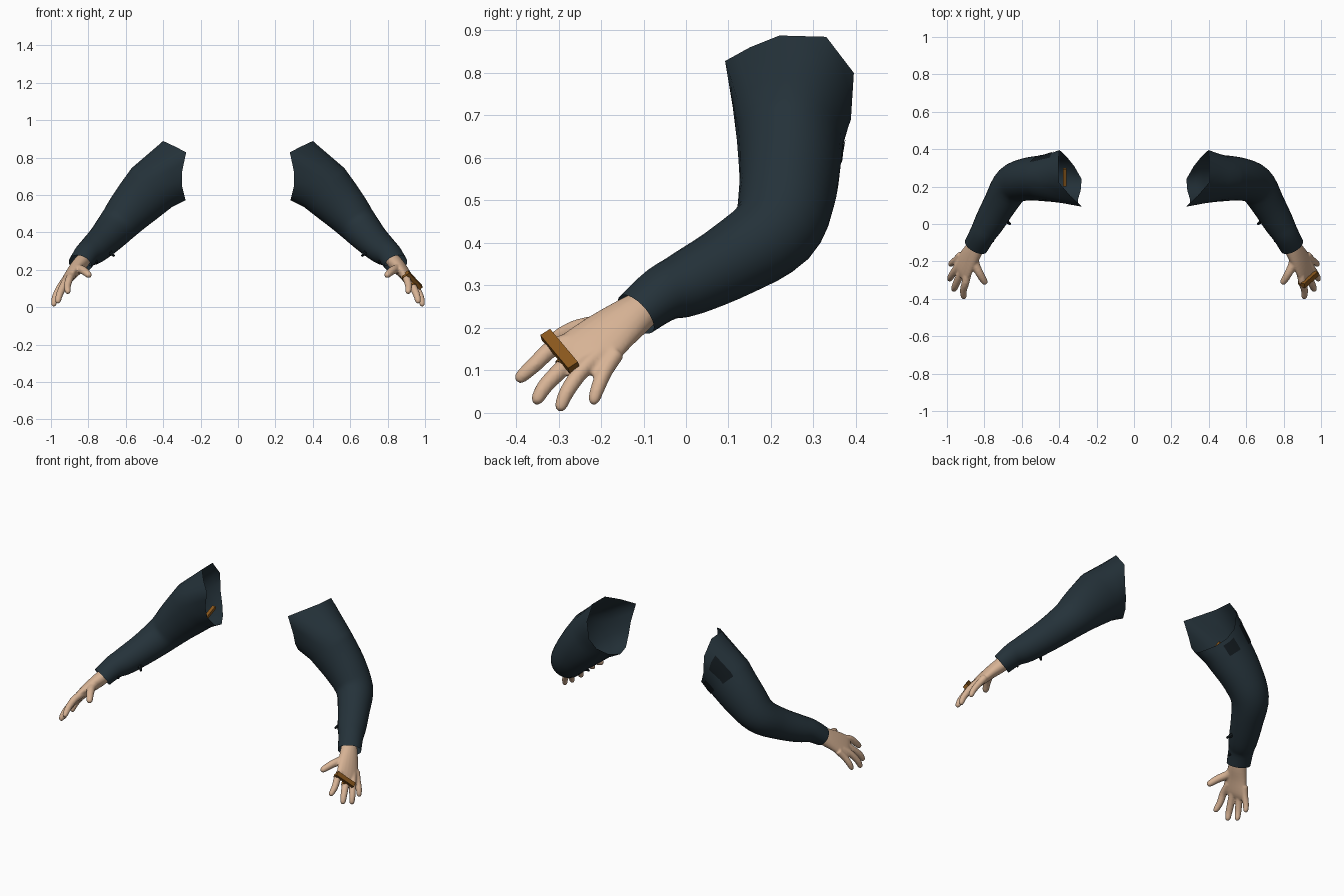
import bpy, bmesh, math
from mathutils import Vector, Matrix

if "Cube" in bpy.data.objects:
    bpy.data.objects.remove(bpy.data.objects["Cube"], do_unlink=True)


def material(name, rgb):
    m = bpy.data.materials.new(name)
    m.use_nodes = True
    m.diffuse_color = (*rgb, 1)
    b = m.node_tree.nodes["Principled BSDF"]
    b.inputs["Base Color"].default_value = (*rgb, 1)
    b.inputs["Roughness"].default_value = 0.8
    return m


CLOTH = material("dark blue cloth", (0.018, 0.032, 0.042))
SKIN = material("skin", (0.68, 0.45, 0.30))
BRONZE = material("brown bronze", (0.25, 0.095, 0.012))
BLACK = material("near black trim", (0.006, 0.01, 0.013))


def resample(stations, steps):
    """Smooth interpolation through tuples of position and radii."""
    pts = [Vector(s) for s in stations]
    out = []
    for i in range(len(pts) - 1):
        p0, p1 = pts[max(i - 1, 0)], pts[i]
        p2, p3 = pts[i + 1], pts[min(i + 2, len(pts) - 1)]
        for k in range(steps):
            t = k / steps
            out.append(0.5 * (2 * p1 + (p2 - p0) * t + (2 * p0 - 5 * p1 + 4 * p2 - p3) * t * t
                              + (3 * p1 - p0 - 3 * p2 + p3) * t ** 3))
    return out + [pts[-1]]


def tube_rings(stations, steps, sides, across=None):
    path = resample(stations, steps)
    rings = []
    for i, p in enumerate(path):
        c = p.to_3d() if len(p) == 3 else Vector(p[:3])
        t = (Vector(path[min(i + 1, len(path) - 1)][:3]) - Vector(path[max(i - 1, 0)][:3])).normalized()
        a = Vector(across) if across else t.cross(Vector((0, 0, 1)))
        a = (a - t * a.dot(t)).normalized()
        b = a.cross(t)
        angles = [2 * math.pi * k / sides for k in range(sides)]
        rings.append([c + a * math.cos(g) * p[3] + b * math.sin(g) * p[4] for g in angles])
    return rings


def add_rings(bm, rings, capped=False, closed=True):
    loops = [[bm.verts.new(v) for v in r] for r in rings]
    n = len(loops[0])
    for r0, r1 in zip(loops, loops[1:]):
        for k in range(n if closed else n - 1):
            j = (k + 1) % n
            bm.faces.new((r0[k], r0[j], r1[j], r1[k]))
    if capped:
        bm.faces.new(loops[0])
        bm.faces.new(loops[-1])


def finish(bm, name, mat, side=1, angle=40):
    if side < 0:
        bmesh.ops.scale(bm, vec=(-1, 1, 1), verts=bm.verts)
    bmesh.ops.recalc_face_normals(bm, faces=bm.faces)
    me = bpy.data.meshes.new(name)
    bm.to_mesh(me)
    bm.free()
    me.materials.append(mat)
    ob = bpy.data.objects.new(name, me)
    bpy.context.collection.objects.link(ob)
    bpy.ops.object.select_all(action="DESELECT")
    ob.select_set(True)
    bpy.context.view_layer.objects.active = ob
    bpy.ops.object.shade_smooth_by_angle(angle=math.radians(angle))
    return ob


# Sleeve: shoulder rim (front, top, back, bottom) and arm stations to the cuff
RIM = [(.30, .11, .72), (.277, .092, .828), (.34, .15, .86), (.40, .22, .888),
       (.405, .33, .885), (.40, .395, .80), (.39, .388, .69), (.36, .36, .63),
       (.32, .31, .59), (.28, .24, .572), (.285, .18, .59), (.30, .13, .65)]
ARM = [(.46, .245, .64, .125, .15), (.565, .24, .53, .115, .128),
       (.65, .21, .432, .105, .105), (.715, .11, .36, .09, .09),
       (.775, .005, .305, .08, .078), (.81, -.055, .28, .07, .066),
       (.845, -.118, .232, .066, .056)]
rim = []
for i, p in enumerate(RIM):
    p, q = Vector(p), Vector(RIM[(i + 1) % len(RIM)])
    rim += [p, (p + q) / 2]
SLEEVE = tube_rings(ARM, 4, len(rim))
# Blend from the rim into the first arm ring
blend = [[r.lerp(s, t) for r, s in zip(rim, SLEEVE[0])] for t in (0, .33, .67)]
SLEEVE = blend + SLEEVE

# Hand: palm, fingers and thumb
PALM = [(.82, -.08, .26, .042, .038), (.85, -.13, .225, .054, .04),
        (.885, -.185, .185, .066, .033), (.918, -.238, .14, .076, .025),
        (.933, -.262, .12, .068, .014)]
FINGERS = [
    [(.885, -.24, .175), (.90, -.31, .155), (.912, -.355, .115), (.91, -.39, .083)],
    [(.91, -.235, .15), (.935, -.285, .11), (.955, -.33, .065), (.963, -.35, .032)],
    [(.925, -.2, .14), (.955, -.245, .10), (.978, -.28, .05), (.985, -.295, .015)],
    [(.925, -.165, .14), (.95, -.19, .10), (.972, -.207, .06), (.98, -.217, .03)],
    [(.855, -.15, .22), (.85, -.21, .207), (.825, -.265, .195), (.798, -.31, .172)]]
WIDTHS = (.020, .020, .019, .018, .023)
ACROSS = (.045, .115, -.055)


def build_hand(side, label):
    bm = bmesh.new()
    add_rings(bm, tube_rings(PALM, 4, 20, ACROSS), True)
    for path, w in zip(FINGERS, WIDTHS):
        stations = [(*p, w * f, w * f) for p, f in zip(path, (1.15, 1.05, .95, .75))]
        tip = Vector(path[-1]) + (Vector(path[-1]) - Vector(path[-2])).normalized() * w * .6
        stations.append((*tip, w * .3, w * .3))
        add_rings(bm, tube_rings(stations, 3, 12, ACROSS), True)
    hand = finish(bm, label + "_hand", SKIN, side, 80)
    # Fuse the fingers and palm into one soft surface
    rm = hand.modifiers.new("fuse", "REMESH")
    rm.mode = "VOXEL"
    rm.voxel_size = .005
    rm.use_smooth_shade = True
    sm = hand.modifiers.new("soften", "SMOOTH")
    sm.factor = .5
    sm.iterations = 4


for side, label in ((1, "left"), (-1, "right")):
    bm = bmesh.new()
    add_rings(bm, SLEEVE)
    finish(bm, label + "_sleeve", CLOTH, side, 60)
    build_hand(side, label)
    # Small fastenings on the inner forearm
    for i, spot in enumerate([(.675, .01, .285), (.765, -.082, .25)]):
        bm = bmesh.new()
        aim = Vector((-.6, -.5, -.5)).to_track_quat("Z", "Y").to_matrix().to_4x4()
        bmesh.ops.create_cone(bm, cap_ends=True, segments=6, radius1=.014, radius2=.006,
                              depth=.04, matrix=Matrix.Translation(spot) @ aim)
        finish(bm, f"{label}_forearm_fastening_{i + 1}", BLACK, side)

# Dark strap patches lying on the back of the right shoulder
for i, (first, last) in enumerate(((9, 11), (13, 15))):
    bm = bmesh.new()
    rows = []
    for ring in SLEEVE[1:5]:
        centre = sum(ring, Vector()) / len(ring)
        rows.append([centre + (v - centre) * 1.03 for v in ring[first:last + 1]])
    add_rings(bm, rows, closed=False)
    finish(bm, f"shoulder_strap_{i + 1}", BLACK, -1)

# Brown scrap inside the right shoulder opening
bm = bmesh.new()
bmesh.ops.create_cube(bm, size=1, matrix=Matrix.Translation((.37, .25, .615))
                      @ Matrix.Rotation(.4, 4, "X") @ Matrix.Diagonal((.02, .10, .018, 1)))
finish(bm, "inner_shoulder_clasp", BRONZE, -1)

# Two-finger ring on the left hand: a bar over two bands
along = Vector((.07, .063, -.075)).normalized()
out = Vector((.83, -.2, .61))
out = (out - along * out.dot(along)).normalized()
wide = out.cross(along)
basis = Matrix((along, wide, out)).transposed().to_4x4()
bm = bmesh.new()
bmesh.ops.create_cube(bm, size=1, matrix=Matrix.Translation(Vector((.929, -.294, .137)) + out * .014)
                      @ basis @ Matrix.Diagonal((.125, .028, .022, 1)))
finish(bm, "ring_bar", BRONZE)
for i in range(2):
    base, tip = Vector(FINGERS[i][1]), Vector(FINGERS[i][2])
    turn = (tip - base).to_track_quat("Z", "Y").to_matrix().to_4x4()
    bm = bmesh.new()
    hoop = []
    for r, z in ((.021, -.007), (.024, -.007), (.024, .007), (.021, .007), (.021, -.007)):
        angles = [math.tau * k / 16 for k in range(16)]
        hoop.append([Matrix.Translation(base) @ turn @ Vector((r * math.cos(a), r * math.sin(a), z))
                     for a in angles])
    add_rings(bm, hoop)
    bmesh.ops.remove_doubles(bm, verts=bm.verts, dist=1e-5)
    finish(bm, f"ring_band_{i + 1}", BRONZE)
